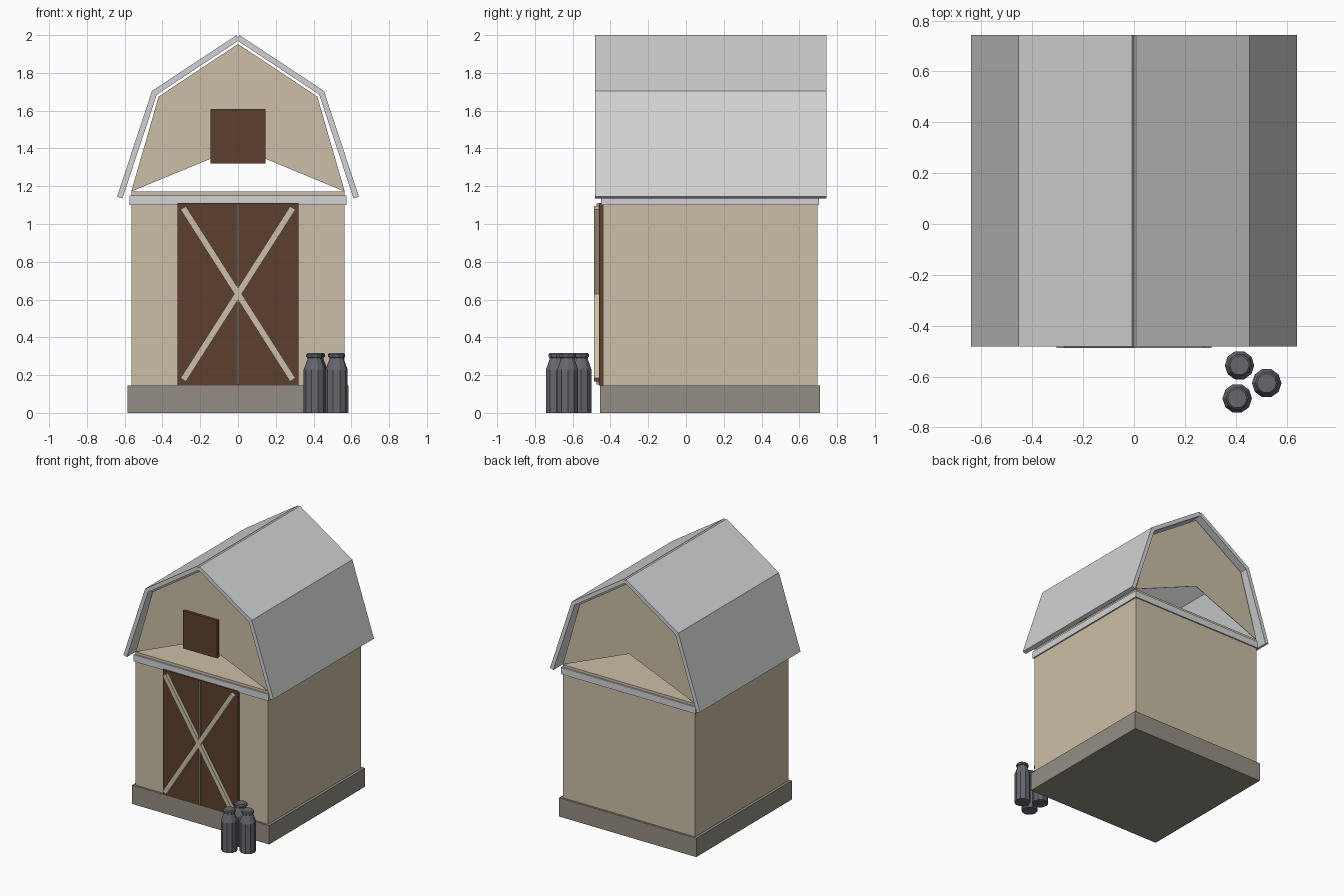
import bpy, bmesh, math
from mathutils import Matrix, Vector

if "Cube" in bpy.data.objects:
    bpy.data.objects.remove(bpy.data.objects["Cube"])


def material(name, r, g, b):
    m = bpy.data.materials.new(name)
    m.diffuse_color = (r, g, b, 1)
    m.use_nodes = True
    m.node_tree.nodes["Principled BSDF"].inputs["Base Color"].default_value = m.diffuse_color
    return m


TAN = material("tan_boards", 0.60, 0.52, 0.385)
BROWN = material("dark_brown_wood", 0.107, 0.051, 0.028)
STONE = material("grey_stone", 0.30, 0.275, 0.228)
METAL = material("light_grey_metal", 0.645, 0.65, 0.66)
STEEL = material("dark_steel", 0.13, 0.137, 0.158)


def finish(name, bm, mat):
    bmesh.ops.recalc_face_normals(bm, faces=bm.faces)
    me = bpy.data.meshes.new(name)
    bm.to_mesh(me)
    bm.free()
    me.materials.append(mat)
    ob = bpy.data.objects.new(name, me)
    bpy.context.collection.objects.link(ob)
    return ob


def box(name, mat, x, y, z):
    """Box from (min, max) ranges."""
    bm = bmesh.new()
    size = Matrix.Diagonal((x[1] - x[0], y[1] - y[0], z[1] - z[0], 1))
    mid = Matrix.Translation((sum(x) / 2, sum(y) / 2, sum(z) / 2))
    bmesh.ops.create_cube(bm, size=1, matrix=mid @ size)
    return finish(name, bm, mat)


def prism(name, mat, pts, y):
    """Outline in the xz plane, extruded over the y range."""
    bm = bmesh.new()
    face = bm.faces.new([bm.verts.new((px, y[0], pz)) for px, pz in pts])
    ext = bmesh.ops.extrude_face_region(bm, geom=[face])["geom"]
    verts = [v for v in ext if isinstance(v, bmesh.types.BMVert)]
    bmesh.ops.translate(bm, verts=verts, vec=(0, y[1] - y[0], 0))
    return finish(name, bm, mat)


def plank(name, mat, a, b, width, y):
    """Rectangular bar from a to b in the xz plane."""
    a, b = Vector(a), Vector(b)
    d = (b - a).normalized()
    n = Vector((-d.y, d.x)) * width / 2
    return prism(name, mat, [a - n, b - n, b + n, a + n], y)


# Foundation, walls and trim band
box("foundation", STONE, (-0.585, 0.585), (-0.455, 0.71), (0, 0.145))
box("walls", TAN, (-0.565, 0.565), (-0.44, 0.695), (0.145, 1.172))
box("trim_band", METAL, (-0.575, 0.575), (-0.45, 0.705), (1.10, 1.152))

# Gable sheets, open in a low triangle at the bottom
GABLE = [(-0.565, 1.172), (0, 1.405), (0.565, 1.172),
         (0.42, 1.675), (0, 1.953), (-0.42, 1.675)]
prism("front_gable", TAN, GABLE, (-0.44, -0.436))
prism("back_gable", TAN, GABLE, (0.691, 0.695))

# Four roof panels
for s, side in ((-1, "left"), (1, "right")):
    plank(side + "_upper_roof", METAL, (0, 1.987), (s * 0.447, 1.692), 0.03, (-0.482, 0.743))
    plank(side + "_lower_roof", METAL, (s * 0.441, 1.70), (s * 0.626, 1.14), 0.03, (-0.482, 0.743))

# Doors, centre strip and crossed braces
for s, side in ((-1, "left"), (1, "right")):
    box(side + "_door", BROWN, sorted((0, s * 0.32)), (-0.46, -0.438), (0.145, 1.11))
    plank(side + "_brace", TAN, (s * 0.29, 1.085), (-s * 0.29, 0.175), 0.034, (-0.487, -0.458))
box("door_strip", STONE, (-0.006, 0.006), (-0.474, -0.458), (0.15, 1.108))

# Loft hatch
box("loft_hatch", BROWN, (-0.145, 0.145), (-0.462, -0.435), (1.32, 1.61))

# Milk cans: ten-sided turned profile
CAN = [(0.058, 0), (0.058, 0.23), (0.038, 0.285), (0.038, 0.293),
       (0.045, 0.297), (0.045, 0.31), (0.038, 0.317)]
SIDES = 10
for i, (cx, cy) in enumerate(((0.415, -0.556), (0.522, -0.626), (0.406, -0.686))):
    bm = bmesh.new()
    rings = [[bm.verts.new((cx + r * math.cos(k * math.tau / SIDES),
                            cy + r * math.sin(k * math.tau / SIDES), z))
              for k in range(SIDES)] for r, z in CAN]
    for lo, hi in zip(rings, rings[1:]):
        for k in range(SIDES):
            j = (k + 1) % SIDES
            bm.faces.new((lo[k], lo[j], hi[j], hi[k]))
    bm.faces.new(rings[0])
    bm.faces.new(rings[-1])
    finish("milk_can_%d" % (i + 1), bm, STEEL)
